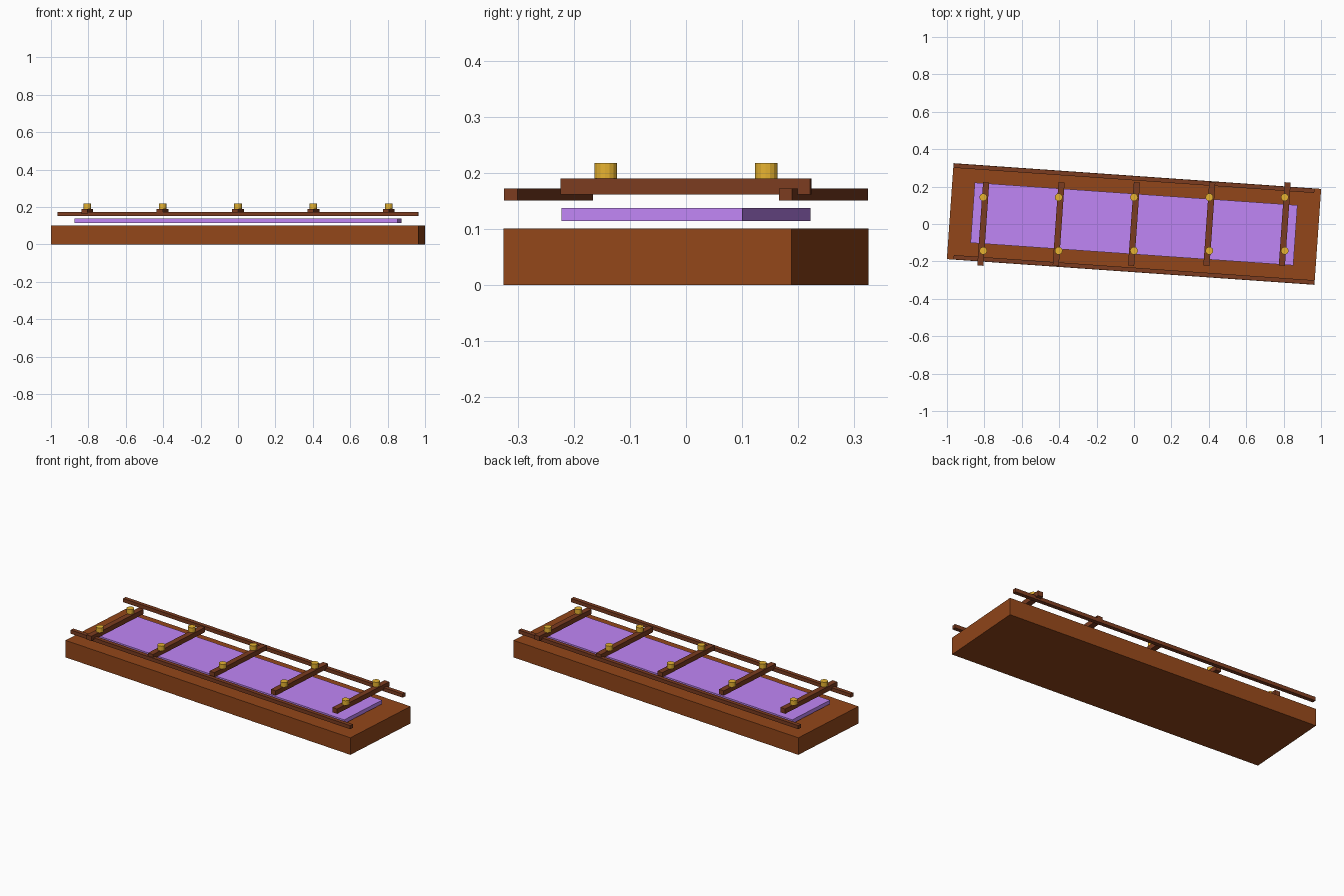
import bpy, bmesh, math
from mathutils import Matrix

if "Cube" in bpy.data.objects:
    bpy.data.objects.remove(bpy.data.objects["Cube"])

TURN = math.radians(-4)  # every part is turned slightly about its own centre


def material(name, rgb):
    m = bpy.data.materials.new(name)
    m.diffuse_color = (*rgb, 1)
    m.use_nodes = True
    m.node_tree.nodes["Principled BSDF"].inputs["Base Color"].default_value = m.diffuse_color
    return m


wood = material("wood", (0.29, 0.062, 0.01))
dark_wood = material("dark_wood", (0.2, 0.045, 0.014))
purple = material("purple", (0.53, 0.24, 0.92))
gold = material("gold", (0.8, 0.45, 0.03))


def finish(name, bm, loc, mat):
    mesh = bpy.data.meshes.new(name)
    bm.to_mesh(mesh)
    bm.free()
    mesh.materials.append(mat)
    ob = bpy.data.objects.new(name, mesh)
    ob.location = loc
    ob.rotation_euler.z = TURN
    bpy.context.collection.objects.link(ob)
    return ob


def box(name, x, y, length, width, z0, z1, mat):
    bm = bmesh.new()
    bmesh.ops.create_cube(bm, size=1, matrix=Matrix.Diagonal((length, width, z1 - z0, 1)))
    return finish(name, bm, (x, y, (z0 + z1) / 2), mat)


def peg(name, x, y, r, z0, z1, mat):
    bm = bmesh.new()
    bmesh.ops.create_cone(bm, cap_ends=True, segments=16, radius1=r, radius2=r, depth=z1 - z0)
    return finish(name, bm, (x, y, (z0 + z1) / 2), mat)


# Base slab and the floating inlay panel
box("base", 0, 0, 1.97, 0.514, 0, 0.101, wood)
box("panel", 0, 0, 1.73, 0.323, 0.1145, 0.1375, purple)

# Long side rails
for side, y in (("front", -0.245), ("back", 0.245)):
    box(side + "_rail", 0, y, 1.933, 0.0235, 0.151, 0.1725, dark_wood)

# Crossbars, each with two brass pegs
for i in range(5):
    x = (i - 2) * 0.403
    box(f"crossbar_{i + 1}", x, 0, 0.033, 0.446, 0.162, 0.1905, dark_wood)
    for side, y in (("front", -0.143), ("back", 0.143)):
        peg(f"{side}_peg_{i + 1}", x, y, 0.0205, 0.19, 0.218, gold)
